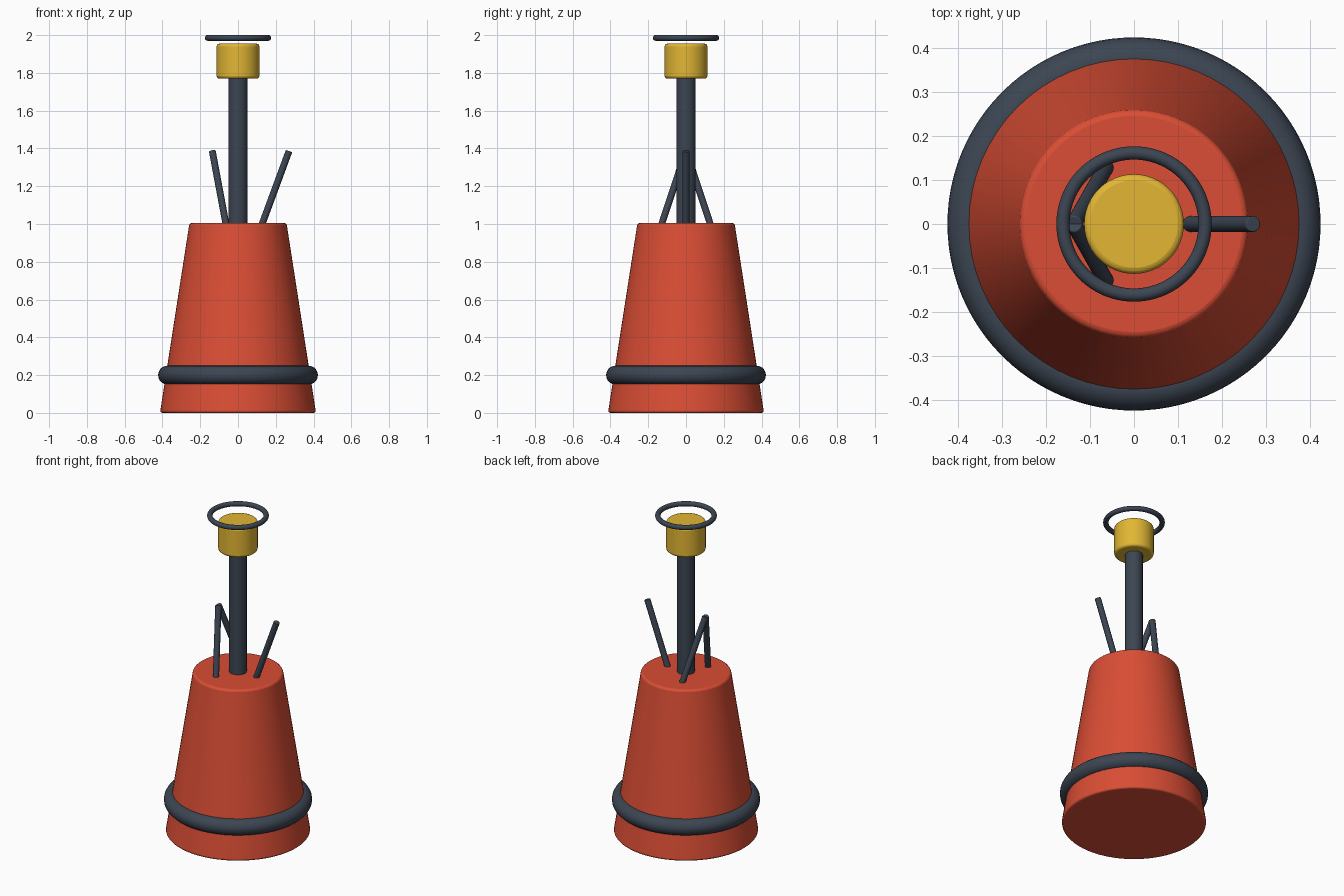
import bpy, math
from mathutils import Vector

if "Cube" in bpy.data.objects:
    bpy.data.objects.remove(bpy.data.objects["Cube"])


def material(name, rgb):
    m = bpy.data.materials.new(name)
    m.diffuse_color = (*rgb, 1)
    m.use_nodes = True
    m.node_tree.nodes["Principled BSDF"].inputs["Base Color"].default_value = m.diffuse_color
    return m


RED = material("red_paint", (0.70, 0.075, 0.035))
DARK = material("dark_steel", (0.045, 0.06, 0.085))
GOLD = material("yellow_lamp", (0.76, 0.47, 0.035))


def finish(name, mat, bevel=0):
    ob = bpy.context.object
    ob.name = name
    ob.data.materials.append(mat)
    if bevel:
        b = ob.modifiers.new("Bevel", 'BEVEL')
        b.width, b.segments, b.limit_method = bevel, 3, 'ANGLE'
    bpy.ops.object.shade_smooth_by_angle(angle=math.radians(35))
    return ob


def rod(name, a, b, r1, r2, mat, bevel=0, sides=48):
    """Round bar or taper between two points."""
    a, b = Vector(a), Vector(b)
    d = b - a
    bpy.ops.mesh.primitive_cone_add(vertices=sides, radius1=r1, radius2=r2,
                                    depth=d.length, location=(a + b) / 2,
                                    rotation=d.to_track_quat('Z', 'Y').to_euler())
    return finish(name, mat, bevel)


def ring(name, z, major, minor):
    bpy.ops.mesh.primitive_torus_add(major_radius=major, minor_radius=minor,
                                     major_segments=96, minor_segments=20,
                                     location=(0, 0, z))
    return finish(name, DARK)


# Tapered float and its fender
rod("float_body", (0, 0, 0), (0, 0, 1.005), 0.413, 0.257, RED, 0.012, 64)
ring("fender_ring", 0.2, 0.373, 0.05)

# Mast, lamp and top guard
rod("mast", (0, 0, 0.99), (0, 0, 1.79), 0.05, 0.05, DARK)
rod("lamp", (0, 0, 1.77), (0, 0, 1.955), 0.113, 0.113, GOLD, 0.014)
ring("lamp_guard", 1.985, 0.161, 0.015)

# Leaning struts: one outward, a pair meeting behind the mast
rod("strut_right", (0.126, 0, 0.995), (0.27, 0, 1.386), 0.018, 0.018, DARK, 0.003, 24)
for side, label in ((1, "back"), (-1, "front")):
    rod("strut_" + label, (-0.063, side * 0.13, 0.995), (-0.136, side * 0.001, 1.386),
        0.018, 0.018, DARK, 0.003, 24)
